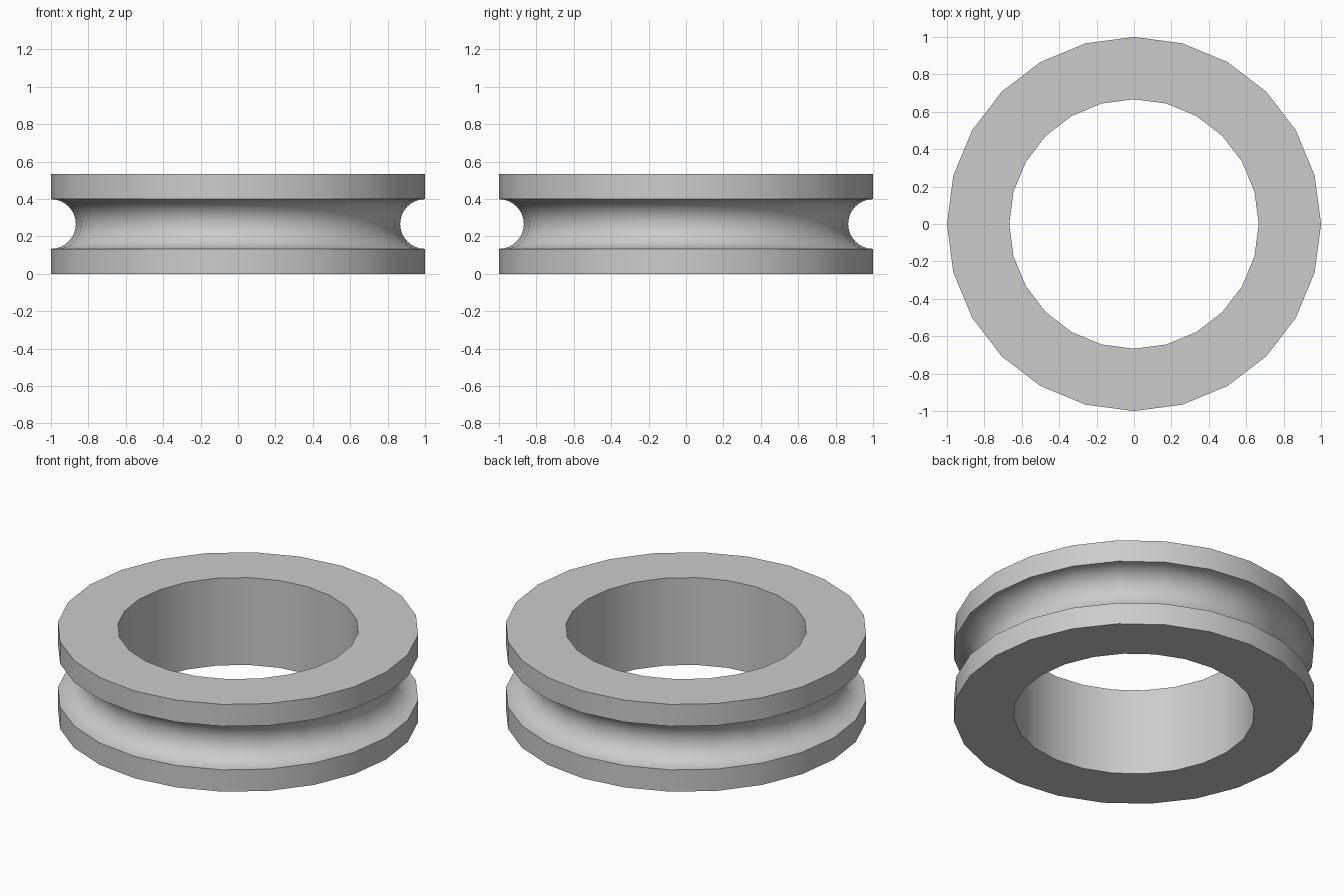
import bpy, bmesh
from math import pi, sin, cos, radians
from mathutils import Vector

SIDES = 24
HEIGHT = 0.533
OUTER, INNER = 1.0, 0.667
GROOVE = 0.133
GROOVE_STEPS = 16

cube = bpy.data.objects.get("Cube")
if cube:
    bpy.data.objects.remove(cube, do_unlink=True)

# Plain grey material
grey = bpy.data.materials.new("plain grey")
grey.use_nodes = True
colour = (0.6, 0.6, 0.6, 1)
grey.diffuse_color = colour
for node in grey.node_tree.nodes:
    if node.type == 'BSDF_PRINCIPLED':
        node.inputs["Base Color"].default_value = colour

# Cross-section: square bore, flat rims, half-round groove
profile = [(INNER, HEIGHT), (INNER, 0), (OUTER, 0)]
for i in range(GROOVE_STEPS + 1):
    a = pi * i / GROOVE_STEPS
    profile.append((OUTER - GROOVE * sin(a), HEIGHT / 2 - GROOVE * cos(a)))
profile.append((OUTER, HEIGHT))

# Revolve the section into the ring
bm = bmesh.new()
verts = [bm.verts.new((r, 0, z)) for r, z in profile]
edges = [bm.edges.new((v, verts[i - 1])) for i, v in enumerate(verts)]
bmesh.ops.spin(bm, geom=verts + edges, cent=Vector(), axis=(0, 0, 1),
               angle=2 * pi, steps=SIDES)
bmesh.ops.remove_doubles(bm, verts=bm.verts, dist=0.0005)
bmesh.ops.recalc_face_normals(bm, faces=bm.faces)
mesh = bpy.data.meshes.new("grooved_ring")
bm.to_mesh(mesh)
bm.free()
mesh.materials.append(grey)

ring = bpy.data.objects.new("grooved_ring", mesh)
bpy.context.collection.objects.link(ring)

# Smooth round walls, sharp rims
bpy.ops.object.select_all(action='DESELECT')
ring.select_set(True)
bpy.context.view_layer.objects.active = ring
bpy.ops.object.shade_smooth_by_angle(angle=radians(30))
